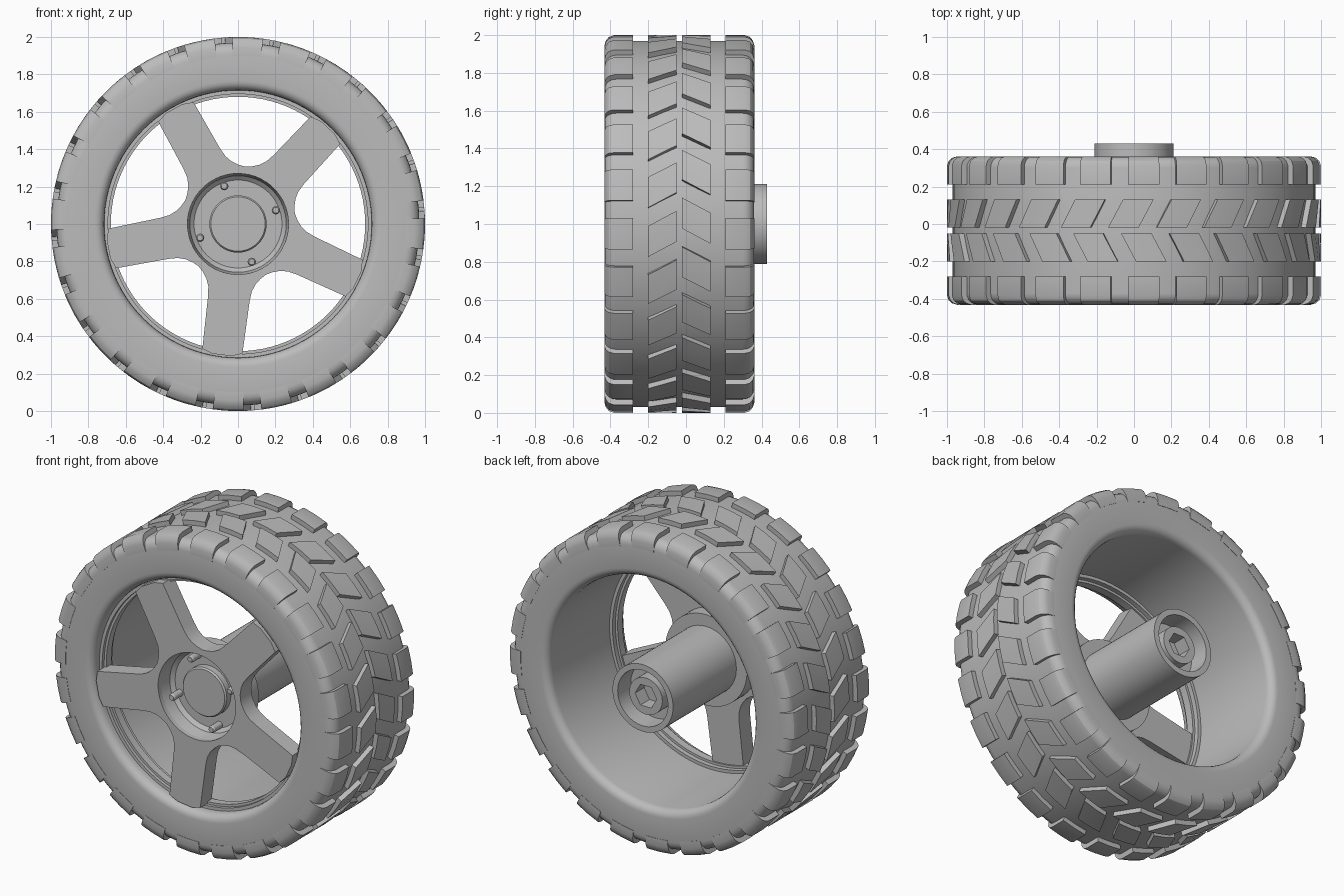
import bpy, bmesh, math
from math import cos, sin, radians, pi

cube = bpy.data.objects.get("Cube")
if cube:
    bpy.data.objects.remove(cube, do_unlink=True)

grey = bpy.data.materials.new("plain_grey")
grey.use_nodes = True
COLOUR = (0.5, 0.5, 0.5, 1)
grey.diffuse_color = COLOUR
grey.node_tree.nodes["Principled BSDF"].inputs["Base Color"].default_value = COLOUR

AXLE = 1.0  # axle height


def polar(r, a, y):
    """Point at radius r and angle a around the axle."""
    return (r * cos(a), y, AXLE + r * sin(a))


def finish(name, bm, smooth=30):
    bmesh.ops.remove_doubles(bm, verts=bm.verts, dist=1e-5)
    bmesh.ops.recalc_face_normals(bm, faces=bm.faces)
    mesh = bpy.data.meshes.new(name)
    bm.to_mesh(mesh)
    bm.free()
    mesh.materials.append(grey)
    ob = bpy.data.objects.new(name, mesh)
    bpy.context.collection.objects.link(ob)
    bpy.ops.object.select_all(action="DESELECT")
    ob.select_set(True)
    bpy.context.view_layer.objects.active = ob
    if smooth:
        bpy.ops.object.shade_smooth_by_angle(angle=radians(smooth))
    return ob


def skin(bm, rings, closed_path=False):
    """Join matching closed rings of points with quads."""
    loops = [[bm.verts.new(p) for p in ring] for ring in rings]
    pairs = list(zip(loops, loops[1:]))
    if closed_path:
        pairs.append((loops[-1], loops[0]))
    for a, b in pairs:
        for i in range(len(a)):
            j = (i + 1) % len(a)
            bm.faces.new((a[i], a[j], b[j], b[i]))
    return loops


def lathe(name, profile, sides=96, closed=True, hexed=()):
    """Turn a (y, r) profile round the axle; listed points become hexagonal."""
    rings = []
    for n, (y, r) in enumerate(profile):
        ring = []
        for k in range(sides):
            a = 2 * pi * k / sides
            f = cos(pi / 6) / cos((a % (pi / 3)) - pi / 6) if n in hexed else 1
            ring.append(polar(r * f, a, y))
        rings.append(ring)
    bm = bmesh.new()
    loops = skin(bm, rings, closed)
    if not closed:
        bm.faces.new(loops[0])
        bm.faces.new(loops[-1])
    return finish(name, bm)


def arc(cy, cr, rad, start, end, steps=5):
    return [(cy + rad * cos(radians(start + (end - start) * i / steps)),
             cr + rad * sin(radians(start + (end - start) * i / steps)))
            for i in range(steps + 1)]


# Tyre carcass with rounded shoulders and beads
lathe("tyre", arc(-0.37, 0.91, 0.06, 180, 90) + arc(0.30, 0.91, 0.06, 90, 0)
      + arc(0.31, 0.765, 0.05, 0, -90) + [(-0.27, 0.715)]
      + arc(-0.38, 0.765, 0.05, -90, -180))

# Stepped rim ring behind the spokes
lathe("rim_ring", [(-0.36, 0.73), (-0.36, 0.695), (-0.34, 0.695), (-0.34, 0.68),
                   (-0.29, 0.68), (-0.29, 0.695), (-0.26, 0.695), (-0.26, 0.73)])

# Tread
LUGS = 24
STEP = 2 * pi / LUGS


def tread_row(name, stations, width, phase):
    """Row of blocks; each station is (y, outer radius, base radius, twist)."""
    bm = bmesh.new()
    for k in range(LUGS):
        rings = []
        for y, top, base, twist in stations:
            mid = radians(phase + twist) + k * STEP
            angles = [mid + radians(width) * t for t in (-0.5, 0, 0.5)]
            rings.append([polar(top, a, y) for a in angles]
                         + [polar(base, a, y) for a in reversed(angles)])
        loops = skin(bm, rings)
        bm.faces.new(loops[0])
        bm.faces.new(loops[-1])
    finish(name, bm)


def shoulder(side, outer, inner):
    s = -side
    return [(outer, 0.945, 0.90, 0), (outer + s * 0.008, 0.972, 0.90, 0),
            (outer + s * 0.024, 0.991, 0.90, 0), (outer + s * 0.05, 1.0, 0.90, 0),
            (inner, 1.0, 0.90, 0)]


tread_row("front_shoulder_blocks", shoulder(-1, -0.432, -0.28), 9.6, 87)
tread_row("back_shoulder_blocks", shoulder(1, 0.362, 0.21), 9.6, 87)
tread_row("front_chevron_blocks",
          [(-0.20, 1.0, 0.94, -2.3), (-0.05, 1.0, 0.94, 2.3)], 9.4, 87)
tread_row("back_chevron_blocks",
          [(-0.02, 1.0, 0.94, 2.3), (0.13, 1.0, 0.94, -2.3)], 9.4, 91)

# Five spokes with filleted roots, around an open hub
edge = [(0.25, 0.182), (0.277, 0.155), (0.31, 0.132), (0.35, 0.117),
        (0.40, 0.112), (0.685, 0.108), (0.705, 0.05)]
outline = [(u, -v) for u, v in edge] + [(u, v) for u, v in reversed(edge)]
bm = bmesh.new()
outer, inner = [], []
for k in range(5):
    turn = radians(-97 + 72 * k)
    for u, v in outline[:-1]:
        a = math.atan2(v, u) + turn
        outer.append((math.hypot(u, v), a))
        inner.append((0.27, a))
skin(bm, [[polar(r, a, y) for r, a in ring]
          for ring, y in ((outer, -0.41), (outer, -0.30), (inner, -0.30), (inner, -0.41))],
     True)
finish("spokes", bm)

# Hub: dished front with centre cap, collar and rear tube
lathe("hub", [(-0.34, 0.02), (-0.34, 0.145), (-0.33, 0.153), (-0.29, 0.153),
              (-0.29, 0.235), (-0.31, 0.258), (-0.41, 0.275), (-0.41, 0.285),
              (-0.20, 0.285), (-0.20, 0.211), (0.43, 0.211), (0.43, 0.175),
              (0.30, 0.175), (0.30, 0.02)], 64, closed=False)

# Axle socket with a hexagonal bore
lathe("axle_socket", [(0.29, 0.115), (0.40, 0.115), (0.40, 0.075), (0.31, 0.075),
                      (0.31, 0.01)], 48, closed=False, hexed=(2, 3))

# Wheel studs
for k in range(4):
    a = radians(20 + 90 * k)
    x, _, z = polar(0.215, a, 0)
    bm = bmesh.new()
    skinned = skin(bm, [[(x + r * cos(t * pi / 8), y, z + r * sin(t * pi / 8))
                         for t in range(16)]
                        for y, r in ((-0.28, 0.022), (-0.365, 0.022), (-0.375, 0.016))])
    bm.faces.new(skinned[-1])
    finish(f"wheel_stud_{k + 1}", bm)
